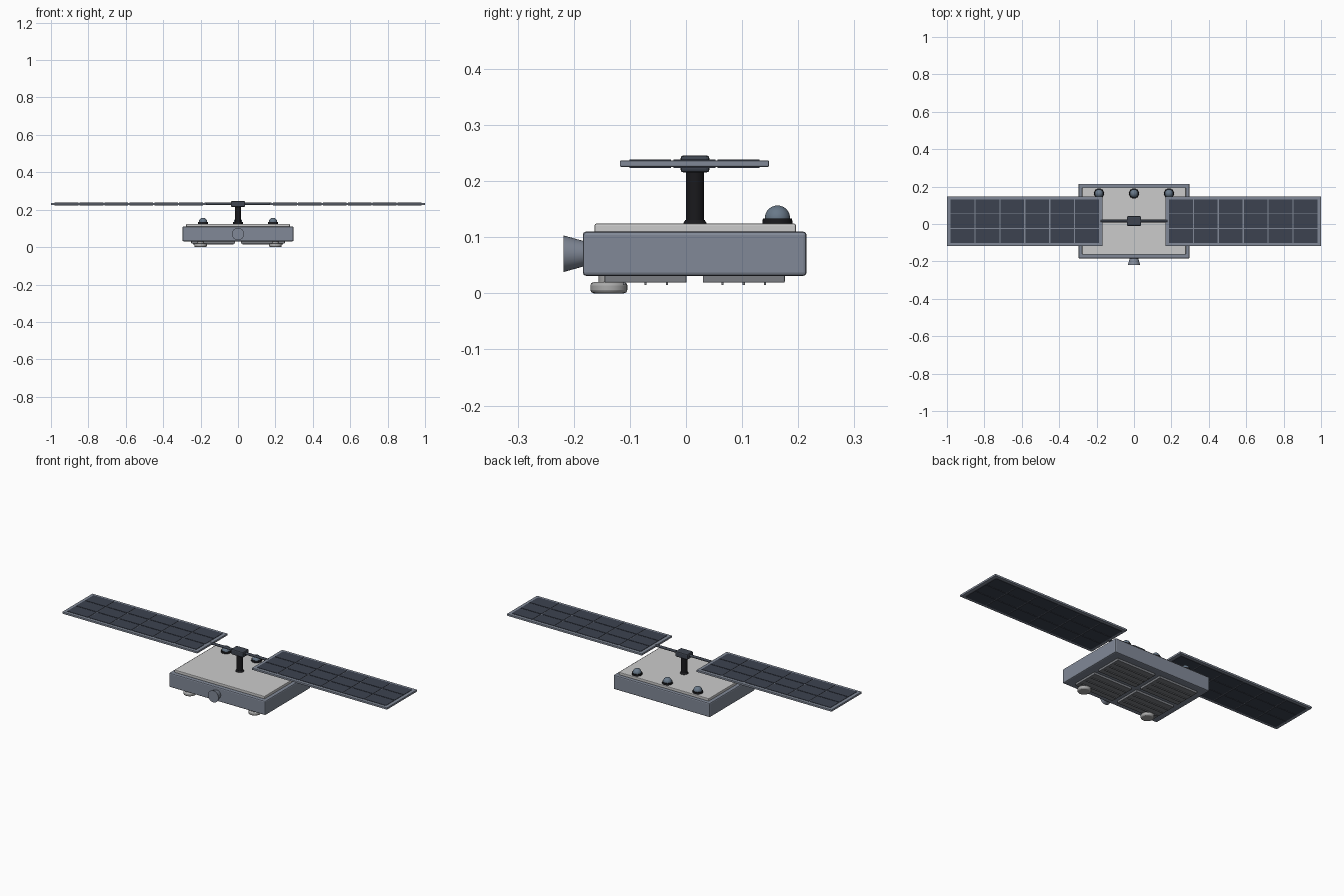
import bpy, math
from mathutils import Vector

if "Cube" in bpy.data.objects:
    bpy.data.objects.remove(bpy.data.objects["Cube"])

def mat(name, r, g, b):
    m = bpy.data.materials.new(name)
    m.diffuse_color = (r, g, b, 1)
    m.use_nodes = True
    m.node_tree.nodes["Principled BSDF"].inputs["Base Color"].default_value = m.diffuse_color
    return m

HULL = mat("hull_grey", 0.22, 0.25, 0.31)
DECK = mat("deck_light", 0.68, 0.68, 0.66)
CELL = mat("cell_dark", 0.045, 0.055, 0.08)
BLACK = mat("black", 0.01, 0.01, 0.012)
HUB = mat("hub_dark", 0.05, 0.06, 0.08)
GLASS = mat("glass", 0.14, 0.19, 0.25)
PAD = mat("pad_grey", 0.4, 0.4, 0.4)
RADIATOR = mat("radiator_grey", 0.2, 0.21, 0.23)

def finish(o, name, m, bevel=0, segs=2):
    o.name = name
    o.data.materials.append(m)
    if bevel:
        b = o.modifiers.new("bevel", 'BEVEL')
        b.width, b.segments, b.limit_method = bevel, segs, 'ANGLE'
    return o

def box(name, x, y, z, m, bevel=0):
    lo, hi = Vector((x[0], y[0], z[0])), Vector((x[1], y[1], z[1]))
    bpy.ops.mesh.primitive_cube_add(size=1, location=(lo + hi) / 2)
    o = bpy.context.object
    o.scale = hi - lo
    bpy.ops.object.transform_apply(location=False, rotation=False, scale=True)
    return finish(o, name, m, bevel)

def cone(name, loc, r1, r2, depth, m, rot=(0, 0, 0), bevel=0, verts=32):
    bpy.ops.mesh.primitive_cone_add(vertices=verts, radius1=r1, radius2=r2, depth=depth,
                                    location=loc, rotation=rot)
    o = bpy.context.object
    bpy.ops.object.shade_smooth_by_angle(angle=math.radians(35))
    return finish(o, name, m, bevel)

# Hull and deck plate
box("hull", (-0.297, 0.297), (-0.184, 0.215), (0.031, 0.11), HULL, 0.006)
box("deck_plate", (-0.277, 0.277), (-0.163, 0.196), (0.108, 0.124), DECK, 0.003)

# Mast, hub and cross arm
cone("mast", (0, 0.016, 0.168), 0.016, 0.016, 0.1, BLACK)
cone("mast_collar", (0, 0.016, 0.127), 0.022, 0.017, 0.008, BLACK)
box("hub", (-0.038, 0.038), (-0.01, 0.042), (0.215, 0.246), HUB, 0.006)
cone("cross_arm", (0, 0.016, 0.231), 0.007, 0.007, 0.36, HUB, (0, math.pi / 2, 0), verts=16)

# Solar wings: frame plus a 6 x 3 grid of cells
for s, side in ((-1, "left"), (1, "right")):
    xr = lambda a, b: tuple(sorted((s * a, s * b)))
    box(side + "_wing_frame", xr(0.168, 1.0), (-0.118, 0.148), (0.2255, 0.2365), HULL, 0.002)
    pitch_x, pitch_y = 0.8 / 6, 0.236 / 3
    for i in range(6):
        for j in range(3):
            x0, y0 = 0.184 + i * pitch_x, -0.103 + j * pitch_y
            box(f"{side}_solar_cell_{i}_{j}", xr(x0 + 0.003, x0 + pitch_x - 0.003),
                (y0 + 0.002, y0 + pitch_y - 0.002), (0.2235, 0.2385), CELL)

# Three sensor domes along the rear of the deck
for n, x in enumerate((-0.187, 0, 0.187)):
    cone(f"dome_base_{n}", (x, 0.163, 0.1285), 0.027, 0.026, 0.01, BLACK)
    bpy.ops.mesh.primitive_uv_sphere_add(segments=32, ring_count=16, radius=0.0225,
                                         location=(x, 0.163, 0.134))
    bpy.ops.object.shade_smooth()
    finish(bpy.context.object, f"dome_{n}", GLASS)

# Front thruster nozzle
cone("nozzle", (0, -0.2, 0.0705), 0.0325, 0.0225, 0.036, HULL, (-math.pi / 2, 0, 0))

# Underside radiators with ribs
for s, side in ((-1, "left"), (1, "right")):
    xr = lambda a, b: tuple(sorted((s * a, s * b)))
    for y0, row in ((-0.145, "front"), (0.03, "rear")):
        box(f"{side}_{row}_radiator", xr(0.015, 0.25), (y0, y0 + 0.146), (0.019, 0.033), RADIATOR, 0.002)
        for k in range(3):
            yc = y0 + 0.073 + (k - 1) * 0.038
            box(f"{side}_{row}_rib_{k}", xr(0.025, 0.24), (yc - 0.002, yc + 0.002),
                (0.0145, 0.02), RADIATOR)
    # Front landing pads
    cone(side + "_pad_stem", (s * 0.2, -0.1375, 0.026), 0.018, 0.018, 0.018, PAD)
    cone(side + "_pad", (s * 0.2, -0.1375, 0.01), 0.033, 0.033, 0.02, PAD, bevel=0.006)
